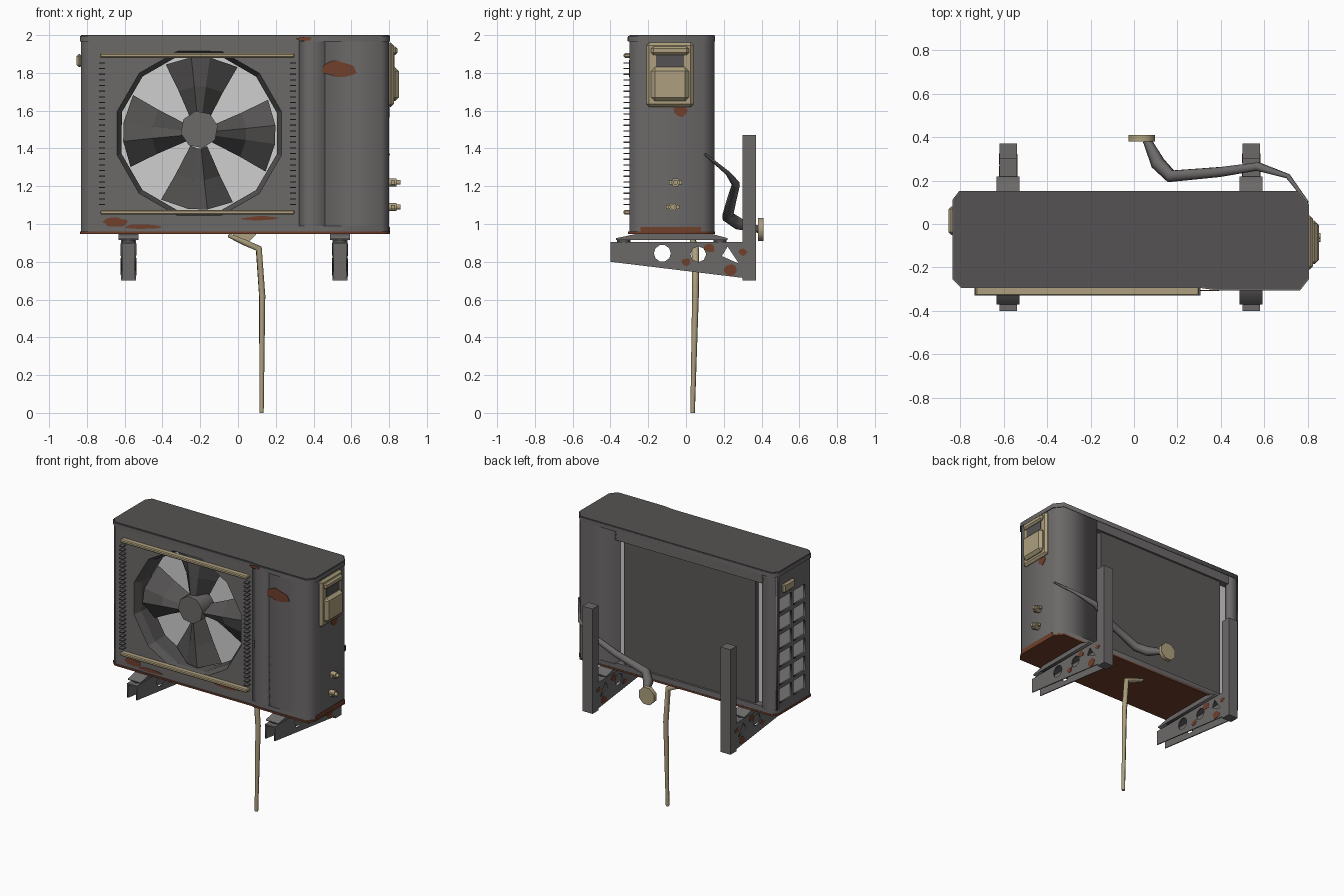
import bpy, bmesh, math, random
from mathutils import Matrix, Vector

random.seed(4)
if "Cube" in bpy.data.objects:
    bpy.data.objects.remove(bpy.data.objects["Cube"], do_unlink=True)


def material(name, rgb):
    m = bpy.data.materials.new(name)
    m.use_nodes = True
    m.diffuse_color = (*rgb, 1)
    m.node_tree.nodes["Principled BSDF"].inputs["Base Color"].default_value = (*rgb, 1)
    return m


CASING = material("casing grey", (0.15, 0.14, 0.14))
DARK = material("dark grey", (0.09, 0.086, 0.085))
COIL = material("coil grey", (0.11, 0.10, 0.097))
LIGHT = material("light grey", (0.62, 0.62, 0.62))
TAN = material("aged plastic tan", (0.42, 0.35, 0.21))
RUST = material("rust", (0.16, 0.05, 0.025))

# Local plane axes: u, v and the extrusion direction
XZ = ((1, 0, 0), (0, 0, 1), (0, -1, 0))
YZ = ((0, 1, 0), (0, 0, 1), (1, 0, 0))
XY = ((1, 0, 0), (0, 1, 0), (0, 0, 1))


def add(name, mesh, mat):
    ob = bpy.data.objects.new(name, mesh)
    bpy.context.collection.objects.link(ob)
    mesh.materials.clear()
    mesh.materials.append(mat)
    return ob


def add_bm(name, bm, mat):
    bmesh.ops.recalc_face_normals(bm, faces=bm.faces)
    mesh = bpy.data.meshes.new(name)
    bm.to_mesh(mesh)
    bm.free()
    return add(name, mesh, mat)


def curve_mesh(name, curve, mat):
    tmp = bpy.data.objects.new("tmp", curve)
    bpy.context.collection.objects.link(tmp)
    graph = bpy.context.evaluated_depsgraph_get()
    mesh = bpy.data.meshes.new_from_object(tmp.evaluated_get(graph))
    bpy.data.objects.remove(tmp, do_unlink=True)
    return add(name, mesh, mat)


def spline(curve, points, cyclic, radii=None):
    s = curve.splines.new('POLY')
    s.points.add(len(points) - 1)
    for i, p in enumerate(points):
        s.points[i].co = (*p, 1)
        s.points[i].radius = radii[i] if radii else 1
    s.use_cyclic_u = cyclic


def plate(name, loops, plane, lo, hi, mat):
    """Outline with holes, extruded from lo to hi along the plane normal."""
    c = bpy.data.curves.new(name, 'CURVE')
    c.dimensions, c.fill_mode, c.extrude = '2D', 'BOTH', abs(hi - lo) / 2
    for loop in loops:
        spline(c, [(u, v, 0) for u, v in loop], True)
    ob = curve_mesh(name, c, mat)
    u, v, n = (Vector(a) for a in plane)
    m = Matrix((u, v, n)).transposed().to_4x4()
    m.translation = Vector([abs(k) for k in n]) * (lo + hi) / 2
    ob.data.transform(m)
    return ob


def tube(name, points, radii, mat):
    c = bpy.data.curves.new(name, 'CURVE')
    c.dimensions, c.bevel_depth, c.bevel_resolution, c.use_fill_caps = '3D', 1, 1, True
    spline(c, points, False, radii)
    ob = curve_mesh(name, c, mat)
    for p in ob.data.polygons:
        p.use_smooth = len(p.vertices) == 4
    return ob


def boxes(name, spans, mat, bevel=0):
    bm = bmesh.new()
    for lo, hi in spans:
        lo, hi = Vector(lo), Vector(hi)
        m = Matrix.Translation((lo + hi) / 2) @ Matrix.Diagonal((*(hi - lo), 1))
        bmesh.ops.create_cube(bm, size=1, matrix=m)
    if bevel:
        bmesh.ops.bevel(bm, geom=bm.edges[:], offset=bevel, segments=1, affect='EDGES')
    return add_bm(name, bm, mat)


def rect(u0, v0, u1, v1):
    return [(u0, v0), (u1, v0), (u1, v1), (u0, v1)]


def ring(cu, cv, r, n, turn=0, jitter=0, squash=1):
    out = []
    for i in range(n):
        a, k = turn + math.tau * i / n, r * (1 + random.uniform(-jitter, jitter))
        out.append((cu + k * math.cos(a), cv + k * squash * math.sin(a)))
    return out


# Casing: pan, lid and solid service compartment
outline = [(-0.83, -0.25), (-0.79, -0.29), (0.31, -0.29), (0.38, -0.30), (0.76, -0.30),
           (0.80, -0.25), (0.80, 0.09), (0.75, 0.15), (-0.80, 0.15), (-0.83, 0.11)]
grown = [(x * 1.007, y * 1.02) for x, y in outline]
plate("base_pan", [outline], XY, 0.95, 0.99, CASING)
plate("base_lip", [grown], XY, 0.948, 0.96, RUST)
plate("lid", [grown], XY, 1.965, 1.994, CASING)
plate("lid_top", [[(x * 0.995, y * 0.98) for x, y in grown]], XY, 1.994, 2.0, DARK)
service = [(0.46, -0.30)] + outline[4:8] + [(0.46, 0.15)]
plate("service_compartment", [service], XY, 0.99, 1.965, CASING)
plate("front_corner", [[(-0.83, -0.25), (-0.79, -0.29), (-0.78, -0.29), (-0.78, -0.22), (-0.83, -0.22)]],
      XY, 0.99, 1.965, CASING)
plate("back_corner", [[(-0.83, 0.11), (-0.80, 0.15), (-0.72, 0.15), (-0.72, 0.12), (-0.83, 0.12)]],
      XY, 0.99, 1.965, CASING)

# Front panel with fan opening and funnel
FX, FZ = -0.205, 1.48
plate("front_panel", [rect(-0.785, 0.985, 0.465, 1.97), ring(FX, FZ, 0.45, 12, 0.26)],
      XZ, -0.292, -0.28, CASING)
plate("service_front", [[(0.31, -0.29), (0.38, -0.30), (0.47, -0.30), (0.47, -0.285)]],
      XY, 0.99, 1.965, CASING)
bm = bmesh.new()
loops = [[bm.verts.new((u, y, v)) for u, v in ring(FX, FZ, r, 12, 0.26)]
         for r, y in ((0.45, -0.29), (0.425, -0.24), (0.425, -0.12))]
for a, b in zip(loops, loops[1:]):
    for i in range(12):
        j = (i + 1) % 12
        bm.faces.new((a[i], a[j], b[j], b[i]))
add_bm("fan_funnel", bm, DARK)

# Fan hub and folded blades
plate("fan_hub", [ring(FX, FZ + 0.02, 0.10, 8, 0.2)], XZ, -0.26, -0.12, CASING)
bm = bmesh.new()
for k in range(4):
    rows = []
    for r, widen in ((0.08, 1.2), (0.25, 1.0), (0.405, 1.0)):
        row = []
        for deg, y in ((-28, -0.13), (-6, -0.22), (8, -0.24), (28, -0.15)):
            a = math.radians(88 + 90 * k + deg * widen)
            row.append(bm.verts.new((FX + r * math.cos(a), y, FZ + r * math.sin(a))))
        rows.append(row)
    for a, b in zip(rows, rows[1:]):
        for i in range(3):
            bm.faces.new((a[i], a[i + 1], b[i + 1], b[i]))
add_bm("fan_blades", bm, DARK)

# Inner liner, coil, back rails
boxes("inner_liner", [((-0.80, 0.07, 0.98), (0.47, 0.10, 1.97)),
                      ((-0.81, -0.22, 0.98), (-0.80, 0.12, 1.97))], LIGHT)
boxes("coil", [((-0.66, 0.10, 0.98), (0.41, 0.135, 1.91))], COIL)
boxes("back_rails", [((-0.79, 0.10, 1.90), (0.47, 0.15, 1.97)),
                     ((-0.79, 0.10, 0.95), (0.47, 0.15, 1.0))], CASING)

# Left side grille with handle
panes = [rect(y, 1.03 + 0.132 * i, y + 0.135, 1.135 + 0.132 * i)
         for i in range(6) for y in (-0.195, -0.035)]
plate("side_grille", [rect(-0.23, 0.985, 0.125, 1.97)] + panes, YZ, -0.83, -0.818, CASING)
boxes("left_handle", [((-0.855, -0.05, 1.83), (-0.825, 0.08, 1.90))], TAN, 0.012)

# Front guard: two rails and rows of wire ends
boxes("guard_rails", [((-0.73, -0.33, z), (0.30, -0.285, z + 0.024)) for z in (1.88, 1.05)], TAN, 0.006)
boxes("guard_wires", [((x - 0.016, -0.33, 1.10 + 0.03 * i), (x + 0.016, -0.285, 1.106 + 0.03 * i))
                      for x in (-0.72, 0.29) for i in range(26)], DARK)

# Service cover and valves on the right side
boxes("service_cover", [((0.79, -0.21, 1.62), (0.825, 0.04, 1.96))], TAN, 0.015)
boxes("cover_face", [((0.80, -0.185, 1.65), (0.852, 0.015, 1.83))], TAN, 0.02)
boxes("cover_hood", [((0.80, -0.185, 1.895), (0.845, 0.015, 1.94))], TAN, 0.012)
boxes("cover_recess", [((0.82, -0.16, 1.83), (0.829, -0.01, 1.895))], DARK)
for y, z in ((-0.055, 1.22), (-0.07, 1.09)):
    plate("valve_body", [ring(y, z, 0.024, 6)], YZ, 0.79, 0.84, TAN)
    plate("valve_cap", [ring(y, z, 0.014, 6)], YZ, 0.84, 0.86, TAN)
    boxes("valve_stem", [((0.81, y - 0.035, z - 0.01), (0.83, y + 0.035, z + 0.01))], TAN)

# Pipe, wall collar and drain hose
tube("pipe", [(0.80, 0.10, 1.37), (0.71, 0.22, 1.27), (0.57, 0.265, 1.21), (0.40, 0.24, 1.12),
              (0.17, 0.22, 1.04), (0.11, 0.28, 1.0), (0.06, 0.385, 0.97)],
     [0.006, 0.012, 0.022, 0.026, 0.032, 0.034, 0.02], CASING)
plate("wall_collar", [ring(0.035, 0.97, 0.066, 8, 0.39)], XZ, 0.38, 0.41, TAN)
tube("drain_hose", [(-0.05, 0.03, 0.94), (0.04, 0.04, 0.90), (0.11, 0.05, 0.87), (0.128, 0.05, 0.62),
                    (0.125, 0.035, 0.0)], [0.012, 0.018, 0.02, 0.018, 0.012], TAN)

# Wall brackets
arm = [(-0.40, 0.80), (0.34, 0.71), (0.34, 0.90), (-0.40, 0.90)]
holes = [ring(-0.125, 0.845, 0.045, 10), ring(0.065, 0.84, 0.042, 8),
         [(0.19, 0.83), (0.28, 0.79), (0.22, 0.88)]]
foot = [(-0.37, 0.915), (0.22, 0.915), (0.22, 0.925), (0.12, 0.952), (-0.24, 0.952), (-0.37, 0.925)]
for x in (-0.58, 0.54):
    for side in (-1, 1):
        e = x + side * 0.036
        plate("bracket_web", [arm] + holes, YZ, e - 0.004, e + 0.004, CASING)
        f = e + side * 0.004
        for y, z, r in ((0.0, 0.80, 0.025), (0.125, 0.872, 0.03), (0.235, 0.755, 0.035), (0.30, 0.85, 0.022)):
            plate("bracket_rust", [ring(y, z, r, 9, 0, 0.2, 0.8)], YZ, f - 0.002, f + 0.002, RUST)
    boxes("bracket_flange", [((x - 0.04, -0.40, 0.895), (x + 0.04, 0.34, 0.905))], CASING)
    boxes("bracket_post", [((x - 0.04, 0.30, 0.70), (x + 0.04, 0.37, 1.47))], CASING)
    plate("mounting_foot", [foot], YZ, x - 0.053, x + 0.053, CASING)
    for y in (-0.33, 0.18):
        plate("rubber_pad", [ring(x, y, 0.035, 8)], XY, 0.90, 0.92, DARK)

# Rust patches on front, lid edge, base and right side
patches = [(0.54, 1.82, 0.085, 0.5, -0.30), (-0.65, 1.01, 0.06, 0.4, -0.292), (-0.5, 0.985, 0.10, 0.12, -0.292),
           (0.12, 1.03, 0.09, 0.12, -0.292), (0.35, 1.98, 0.04, 0.25, -0.306)]
for x, z, r, squash, y in patches:
    plate("front_rust", [ring(x, z, r, 14, 0, 0.18, squash)], XZ, y - 0.003, y + 0.002, RUST)
plate("side_rust", [ring(-0.03, 1.60, 0.04, 9, 0, 0.15, 0.8)], YZ, 0.798, 0.803, RUST)
plate("side_base_rust", [rect(-0.24, 0.96, 0.08, 0.985)], YZ, 0.798, 0.804, RUST)
